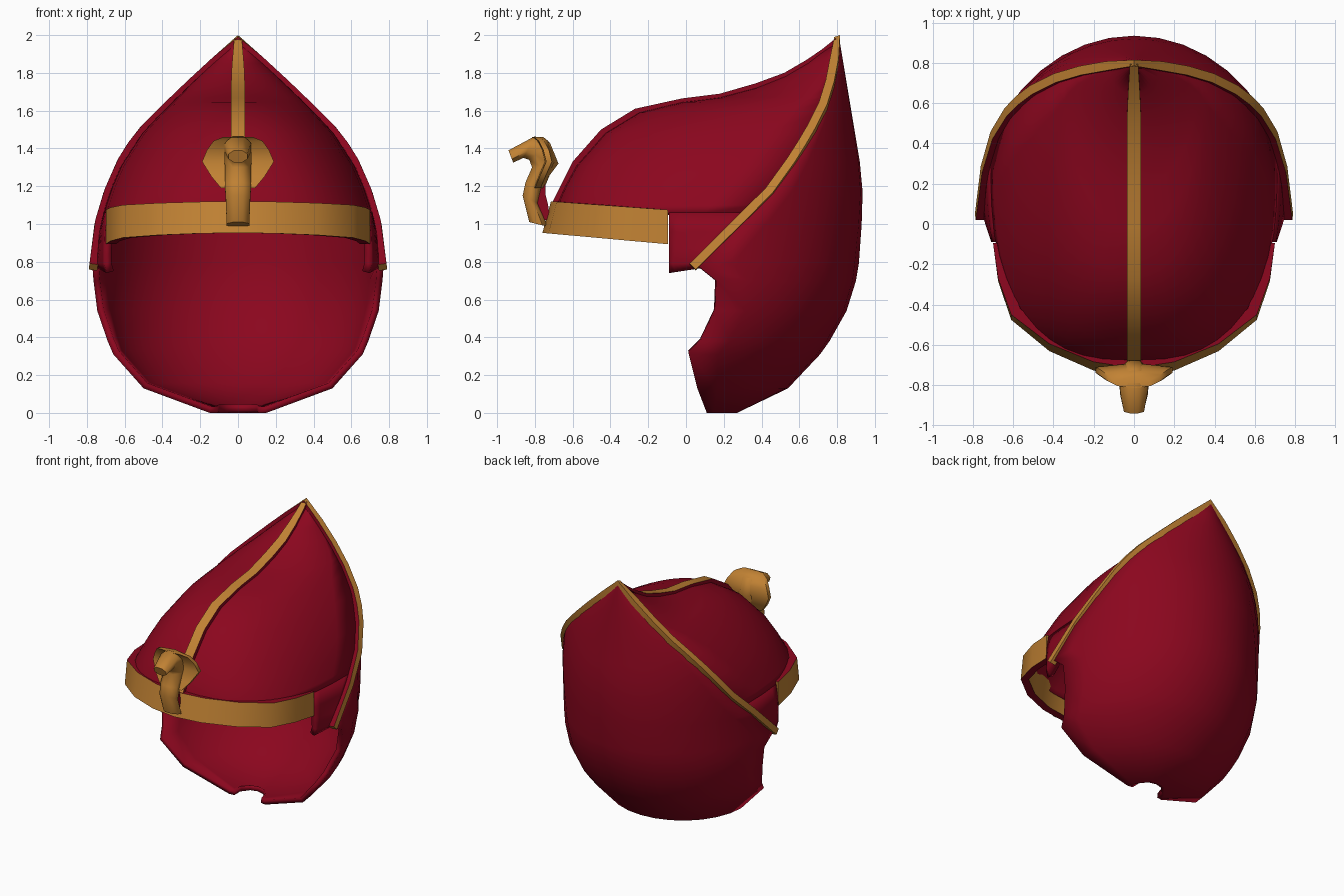
import bpy, bmesh, math
from mathutils import Vector

if "Cube" in bpy.data.objects:
    bpy.data.objects.remove(bpy.data.objects["Cube"])


def material(name, rgb):
    m = bpy.data.materials.new(name)
    m.diffuse_color = (*rgb, 1)
    m.use_nodes = True
    m.node_tree.nodes["Principled BSDF"].inputs["Base Color"].default_value = m.diffuse_color
    return m


RED = material("crimson", (0.258, 0.002, 0.013))
GOLD = material("gold", (0.54, 0.225, 0.034))


def finish(name, bm, mats, thick=0, mirror=False, angle=40):
    me = bpy.data.meshes.new(name)
    bm.to_mesh(me)
    bm.free()
    ob = bpy.data.objects.new(name, me)
    bpy.context.collection.objects.link(ob)
    for m in mats:
        me.materials.append(m)
    if thick:
        s = ob.modifiers.new("thickness", 'SOLIDIFY')
        s.thickness, s.offset = thick, -1
    if mirror:
        ob.modifiers.new("mirror", 'MIRROR')
    bpy.ops.object.select_all(action='DESELECT')
    ob.select_set(True)
    bpy.context.view_layer.objects.active = ob
    bpy.ops.object.shade_smooth_by_angle(angle=math.radians(angle))
    return ob


def shell(name, rows, thick, extra=None, mirror=False):
    """Open sheet through rows of points, normals pointing away from the helmet centre."""
    bm = bmesh.new()
    grid = [[bm.verts.new(p) for p in r] for r in rows]
    for a, b in zip(grid, grid[1:]):
        for i in range(len(a) - 1):
            bm.faces.new((a[i], a[i + 1], b[i + 1], b[i]))
    if extra:
        bm.faces.new(grid[0] + [bm.verts.new(p) for p in extra])
    bmesh.ops.remove_doubles(bm, verts=bm.verts, dist=0.0005)
    bmesh.ops.recalc_face_normals(bm, faces=bm.faces)
    c = Vector((0, 0.1, 0.9))
    if sum(f.normal.dot(f.calc_center_median() - c) * f.calc_area() for f in bm.faces) < 0:
        bmesh.ops.reverse_faces(bm, faces=bm.faces)
    return finish(name, bm, [RED], thick, mirror, 55)


def loft(name, rings, mats, sides=None, mirror=False, angle=40):
    """Closed solid through rings; sides gives a material index for each side."""
    bm = bmesh.new()
    grid = [[bm.verts.new(p) for p in r] for r in rings]
    n = len(grid[0])
    for a, b in zip(grid, grid[1:]):
        for i in range(n):
            j = (i + 1) % n
            f = bm.faces.new((a[i], a[j], b[j], b[i]))
            f.material_index = sides[i] if sides else 0
    bm.faces.new(grid[0])
    bm.faces.new(grid[-1])
    bmesh.ops.recalc_face_normals(bm, faces=bm.faces)
    return finish(name, bm, mats, mirror=mirror, angle=angle)


def lerp(table, z):
    for a, b in zip(table, table[1:]):
        if z <= b[0]:
            k = (z - a[0]) / (b[0] - a[0])
            return [p + (q - p) * k for p, q in zip(a[1:], b[1:])]
    return list(table[-1][1:])


def mirrored(half):
    return [(-x, y, z) for x, y, z in half[:-1]] + half[::-1]


def front_arc(z, ex, ey, yf, p, n=12):
    """Horizontal arc from seam to seam round the front."""
    half = []
    for i in range(n + 1):
        t = math.pi / 2 * i / n
        c = math.cos(t) ** p if i < n else 0
        half.append((ex * c, ey + (yf - ey) * math.sin(t) ** p, z))
    return mirrored(half)


def back_arc(z, ex, ey, yb, n=7):
    """Part of an ellipse about a fixed centre, from edge to edge round the back."""
    y0 = min(.05, ey)
    t0 = math.asin((ey - y0) / (yb - y0))
    half = []
    for i in range(n + 1):
        t = t0 + (math.pi / 2 - t0) * i / n
        c = math.cos(t) / math.cos(t0) if i < n else 0
        half.append((ex * c, y0 + (yb - y0) * math.sin(t), z))
    return mirrored(half)


# Height, side edge x, side edge y, back y
BACK = [(0.0, .15, .11, .27), (.13, .50, .06, .54), (.31, .66, .015, .71),
        (.38, .69, .08, .76), (.54, .745, .155, .85), (.70, .765, .16, .90),
        (.79, .772, .05, .915), (1.0, .75, .27, .93), (1.17, .70, .44, .935),
        (1.33, .63, .555, .92), (1.42, .575, .612, .905), (1.51, .505, .665, .89),
        (1.63, .385, .725, .87), (1.75, .26, .762, .85), (1.87, .13, .785, .83),
        (1.98, .0, .80, .812)]

# Back shell with a rounded bite out of the bottom front edge
shell("back_shell", [back_arc(*r) for r in BACK], 0.035,
      extra=[(.11, .115, 0), (.10, .175, .01), (.055, .22, .012), (0, .235, .012),
             (-.055, .22, .012), (-.10, .175, .01), (-.11, .115, 0)])

# Front dome: height and front y
FRONT = [(1.06, -.69), (1.10, -.685), (1.20, -.64), (1.31, -.58), (1.48, -.43), (1.59, -.25),
         (1.645, -.02), (1.67, .18), (1.72, .37), (1.78, .52), (1.85, .64), (1.96, .78)]


def edge(z):
    ex, ey, _ = lerp(BACK, z)
    return max(ex - .02, 0), ey - .005


rows = []
for z, yf in FRONT:
    ex, ey = edge(z)
    rows.append(front_arc(z, ex, ey, yf, .74 + .15 * max(0, z - 1.1) + .8 * max(0, z - 1.5)))
shell("front_dome", rows, 0.035)

# Temple flaps in front of the seam
rows = []
for z in (.74, .79, .87, .96, 1.06):
    ex, ey = edge(z)
    row = []
    for i in range(7):
        k = i / 6
        y = ey + (-.09 - ey) * k
        u = (ey - y) / (ey + .69)
        zz = z + (.03 * (1 - k) if z < .75 else 0)
        narrow = 1 - .2 * k * (1.06 - z)
        row.append((ex * (1 - u ** 2.7) ** .37 * narrow, y, zz))
    rows.append(row)
shell("temple_flap", rows, 0.04, mirror=True)

# Brow band, gold outside and inside with red edges
half = [(.70, -.095), (.675, -.27), (.61, -.45), (.42, -.595), (.2, -.685), (0, -.715)]
path = [(-x, y) for x, y in half] + half[-2::-1]
rings = []
for x, y in path:
    k = (-y - .095) / .62
    top, bottom = 1.075 + .045 * k, .893 + .06 * k
    inx, iny = x * .925, y + .05 * k
    rings.append([(x, y, top), (x, y - .045 * k, bottom),
                  (inx, iny - .04 * k, bottom), (inx, iny, top)])
loft("brow_band", rings, [GOLD, RED], sides=[0, 1, 0, 1])

# Centre ridge, gold on top with red sides
pts = [(.795, 1.985), (.72, 1.925), (.64, 1.87), (.52, 1.80), (.37, 1.745), (.18, 1.69),
       (-.02, 1.665), (-.27, 1.61), (-.45, 1.50), (-.60, 1.33), (-.71, 1.11)]
rings = []
for i, (y, z) in enumerate(pts):
    a, b = pts[max(i - 1, 0)], pts[min(i + 1, len(pts) - 1)]
    t = Vector((0, b[0] - a[0], b[1] - a[1])).normalized()
    inward = Vector((0, -t.z, t.y)) * .055 if i else Vector((0, 0, -.055))
    w = min(.036, .02 + .005 * i)
    low = Vector((0, y, z)) + inward
    rings.append([(-w, y, z), (w, y, z), (w, *low[1:]), (-w, *low[1:])])
loft("centre_ridge", rings, [GOLD, RED], sides=[0, 1, 1, 1])

# Side seam trim, gold with a red front face
seam = [Vector((r[1] + .008, r[2], r[0] + .008)) for r in BACK[6:-1]]
seam[0] = Vector((.788, .035, .775))
rings = []
for i, p in enumerate(seam):
    t = (seam[min(i + 1, len(seam) - 1)] - seam[max(i - 1, 0)]).normalized()
    out = Vector((t.z, 0, -t.x)).normalized()
    w = t.cross(out).normalized()
    w *= .023 if w.y > 0 else -.023
    inner = -out * .045
    rings.append([p - w, p + w, p + w + inner, p - w + inner])
rings.append([(0, .785, 1.99), (0, .815, 2.0), (0, .815, 1.935), (0, .785, 1.935)])
loft("seam_trim", rings, [GOLD, RED], sides=[0, 0, 1, 1], mirror=True)

# Serpent body: front y, front z, back y, back z, half width
BODY = [(-.83, 1.01, -.73, .985, .06), (-.865, 1.15, -.785, 1.11, .065),
        (-.85, 1.22, -.765, 1.20, .07), (-.815, 1.30, -.675, 1.32, .07),
        (-.83, 1.34, -.72, 1.43, .072), (-.86, 1.35, -.80, 1.465, .07),
        (-.915, 1.325, -.94, 1.39, .05)]
rings = []
for y0, z0, y1, z1, w in BODY:
    ring = []
    for i in range(8):
        a = math.tau * (i + .5) / 8
        c, s = math.cos(a) * .54, math.sin(a) * 1.08
        ring.append((w * s, (y0 + y1) / 2 + (y1 - y0) * c, (z0 + z1) / 2 + (z1 - z0) * c))
    rings.append(ring)
loft("serpent_body", rings, [GOLD], angle=60)

# Serpent hood: height, half width, y
rings = [[(-w, y - .02, z), (0, y - .03, z), (w, y - .02, z), (w, y + .01, z),
          (0, y + .03, z), (-w, y + .01, z)]
         for z, w, y in [(1.19, .09, -.78), (1.25, .14, -.755), (1.33, .19, -.72),
                         (1.39, .165, -.735), (1.44, .13, -.76), (1.46, .08, -.785)]]
loft("serpent_hood", rings, [GOLD], angle=60)

# Red tail curl behind the serpent
rings = [[(-.03, a, z), (.03, a, z), (.03, b, z), (-.03, b, z)]
         for z, a, b in [(1.02, -.77, -.72), (1.10, -.80, -.73), (1.16, -.79, -.745), (1.21, -.78, -.745)]]
loft("serpent_tail", rings, [RED])
